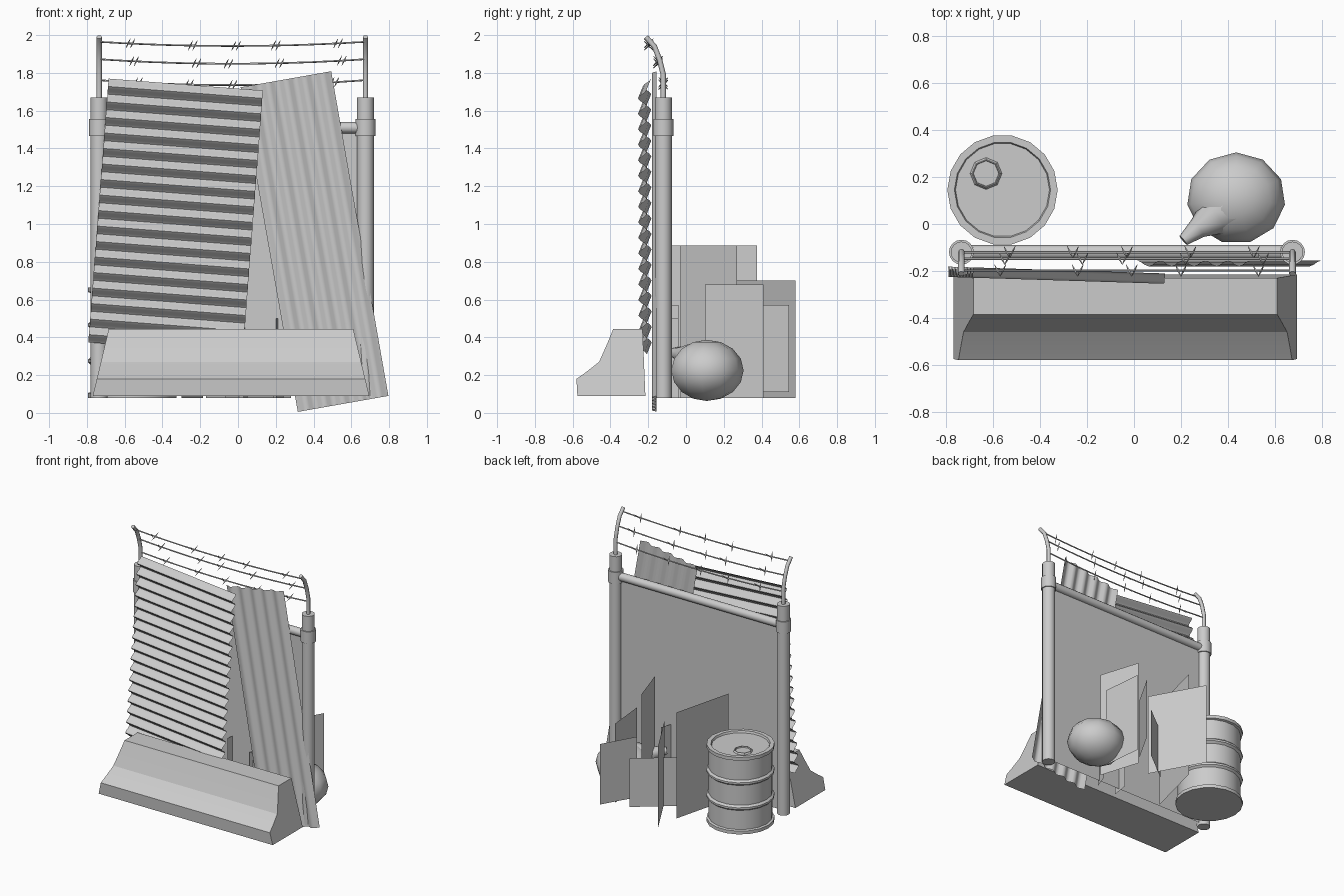
import bpy, bmesh, math
from mathutils import Vector, Matrix

if "Cube" in bpy.data.objects:
    bpy.data.objects.remove(bpy.data.objects["Cube"])

GREY = bpy.data.materials.new("plain grey")
GREY.diffuse_color = (0.6, 0.6, 0.6, 1)
GREY.use_nodes = True
GREY.node_tree.nodes["Principled BSDF"].inputs["Base Color"].default_value = GREY.diffuse_color


def finish(name, bm, smooth=True, angle=35):
    me = bpy.data.meshes.new(name)
    bm.to_mesh(me)
    bm.free()
    me.materials.append(GREY)
    ob = bpy.data.objects.new(name, me)
    bpy.context.collection.objects.link(ob)
    if smooth:
        bpy.ops.object.select_all(action='DESELECT')
        ob.select_set(True)
        bpy.context.view_layer.objects.active = ob
        bpy.ops.object.shade_smooth_by_angle(angle=math.radians(angle))
    return ob


def tube(bm, pts, radii, n=10):
    """Sweep a circle along a path, with a radius at each point."""
    pts = [Vector(p) for p in pts]
    rings = []
    for i, p in enumerate(pts):
        t = (pts[min(i + 1, len(pts) - 1)] - pts[max(i - 1, 0)]).normalized()
        q = Vector((0, 0, 1)).rotation_difference(t)
        rings.append([bm.verts.new(p + q @ Vector((radii[i] * math.cos(a), radii[i] * math.sin(a), 0)))
                      for a in [2 * math.pi * k / n for k in range(n)]])
    for a, b in zip(rings, rings[1:]):
        for k in range(n):
            bm.faces.new((a[k], a[(k + 1) % n], b[(k + 1) % n], b[k]))
    bm.faces.new(rings[0][::-1])
    bm.faces.new(rings[-1])


def lathe(bm, x, y, profile, n):
    """Spin (radius, z) points about an upright axis and cap the ends."""
    rings = [[bm.verts.new((x + r * math.cos(2 * math.pi * k / n), y + r * math.sin(2 * math.pi * k / n), z))
              for k in range(n)] for r, z in profile]
    for a, b in zip(rings, rings[1:]):
        for k in range(n):
            bm.faces.new((a[k], a[(k + 1) % n], b[(k + 1) % n], b[k]))
    bm.faces.new(rings[0][::-1])
    bm.faces.new(rings[-1])


# fence posts with collars, and the bent arms above
POST_Y, POSTS = -0.12, (("left", -0.735), ("right", 0.675))
for side, x in POSTS:
    bm = bmesh.new()
    lathe(bm, x, POST_Y, [(0.045, 0.08), (0.045, 1.465), (0.053, 1.465), (0.053, 1.555),
                          (0.045, 1.555), (0.045, 1.67)], 16)
    finish(side + "_post", bm)
    bm = bmesh.new()
    tube(bm, [(x, -0.12, 1.66), (x, -0.12, 1.79), (x, -0.14, 1.87), (x, -0.167, 1.94), (x, -0.212, 1.99)],
         [0.014] * 5, 8)
    finish(side + "_wire_arm", bm, angle=50)

# rail and fence panel
bm = bmesh.new()
tube(bm, [(-0.735, POST_Y, 1.51), (0.675, POST_Y, 1.51)], [0.03] * 2, 12)
finish("top_rail", bm)
bm = bmesh.new()
bm.faces.new([bm.verts.new(p) for p in
              ((-0.735, POST_Y, 0.1), (0.675, POST_Y, 0.1), (0.675, POST_Y, 1.51), (-0.735, POST_Y, 1.51))])
finish("fence_panel", bm, False)

# sagging barbed wires
for i, (y, z, sag) in enumerate(((-0.198, 1.965, 0.022), (-0.148, 1.873, 0.024), (-0.12, 1.762, 0.026))):
    bm = bmesh.new()

    def wire(x):
        u = (x + 0.03) / 0.705
        return Vector((x, y, z - sag * (1 - u * u)))
    tube(bm, [wire(-0.735 + 1.41 * k / 10) for k in range(11)], [0.005] * 11, 5)
    for j, bx in enumerate((-0.55, -0.24, -0.03, 0.22, 0.53)):
        c = wire(bx + 0.02 * ((i + j) % 3 - 1))
        for s in (-1, 1):
            d = Vector((0.012 * s, 0.025, 0.025 * s))
            o = Vector((0.012 * s, 0, 0))
            tube(bm, [c + o - d, c + o, c + o + d], [0.001, 0.005, 0.001], 4)
    finish("barbed_wire_%d" % (i + 1), bm)


# corrugated sheets
def corrugated(name, w, h, waves, amp, along_height, loc, tilt, yaw, steps=6):
    bm = bmesh.new()
    n = waves * steps
    prev = None
    for k in range(n + 1):
        t = k / n - 0.5
        off = amp * math.cos(2 * math.pi * k / steps)
        ends = [(-w / 2, off, t * h), (w / 2, off, t * h)] if along_height else \
               [(t * w, off, h / 2), (t * w, off, -h / 2)]
        row = [bm.verts.new(p) for p in ends]
        if prev:
            bm.faces.new((prev[0], prev[1], row[1], row[0]))
        prev = row
    m = Matrix.Translation(loc) @ Matrix.Rotation(yaw, 4, 'Z') @ Matrix.Rotation(tilt, 4, 'Y')
    bm.transform(m)
    finish(name, bm, angle=50)


corrugated("ribbed_sheet_wide", 0.82, 1.40, 17, 0.022, True, (-0.33, -0.218, 1.04),
           math.radians(4.4), math.radians(-1.8))
corrugated("ribbed_sheet_narrow", 0.487, 1.745, 5, 0.012, False, (0.405, -0.168, 0.907),
           math.radians(-10), 0)

# road barrier: side profile with ends that lean inwards
bm = bmesh.new()
profile = [(-0.215, 0.09), (-0.575, 0.09), (-0.58, 0.18), (-0.53, 0.215), (-0.46, 0.27),
           (-0.42, 0.36), (-0.385, 0.445), (-0.23, 0.445)]
ends = [[bm.verts.new((-0.037 + s * (0.732 - 0.085 * (z - 0.09) / 0.355), py, z)) for py, z in profile]
        for s in (-1, 1)]
m = len(profile)
for k in range(m):
    bm.faces.new((ends[0][k], ends[0][(k + 1) % m], ends[1][(k + 1) % m], ends[1][k]))
bm.faces.new(ends[0][::-1])
bm.faces.new(ends[1])
bmesh.ops.recalc_face_normals(bm, faces=bm.faces)
finish("road_barrier", bm, angle=25)

# drum with rims, hoops and a bung
bm = bmesh.new()
R, r = 0.235, 0.22
prof = [(R, 0.08), (R, 0.105), (r, 0.11)]
for z in (0.275, 0.465):
    prof += [(r, z - 0.02), (R, z - 0.007), (R, z + 0.007), (r, z + 0.02)]
prof += [(r, 0.635), (R, 0.64), (R, 0.665), (0.205, 0.665), (0.2, 0.65)]
lathe(bm, -0.56, 0.145, prof, 18)
finish("drum", bm)
bm = bmesh.new()
lathe(bm, -0.63, 0.215, [(0.068, 0.65), (0.06, 0.662), (0.056, 0.662), (0.054, 0.653)], 8)
finish("drum_bung", bm, False)

# tied sack: rounded body and tapering neck
bm = bmesh.new()
bmesh.ops.create_uvsphere(bm, u_segments=11, v_segments=8, radius=1)
bm.transform(Matrix.Translation((0.435, 0.11, 0.225)) @ Matrix.Diagonal((0.21, 0.195, 0.162, 1)))
finish("sack_body", bm, angle=60)
bm = bmesh.new()
tube(bm, [(0.42, 0.08, 0.27), (0.34, 0.03, 0.29), (0.27, -0.02, 0.31), (0.21, -0.07, 0.32)],
     [0.12, 0.085, 0.045, 0.025], 8)
finish("sack_neck", bm, angle=60)

# loose upright cards behind the fence: x, y of both ends, then bottom and top
cards = [(-0.184, 0.375, -0.30, -0.08, 0.08, 0.885), (-0.17, 0.58, 0.04, 0.20, 0.08, 0.70),
         (0.34, 0.545, 0.20, 0.30, 0.11, 0.57), (0.19, 0.41, -0.066, 0.21, 0.08, 0.45),
         (0.185, 0.27, 0.28, -0.03, 0.08, 0.885), (0.31, 0.41, 0.34, 0.10, 0.08, 0.68),
         (0.20, -0.15, 0.24, -0.04, 0.08, 0.50), (0.03, -0.17, 0.05, -0.04, 0.08, 0.57)]
for i, (x1, y1, x2, y2, z1, z2) in enumerate(cards):
    bm = bmesh.new()
    bm.faces.new([bm.verts.new(p) for p in ((x1, y1, z1), (x2, y2, z1), (x2, y2, z2), (x1, y1, z2))])
    finish("upright_card_%d" % (i + 1), bm, False)
